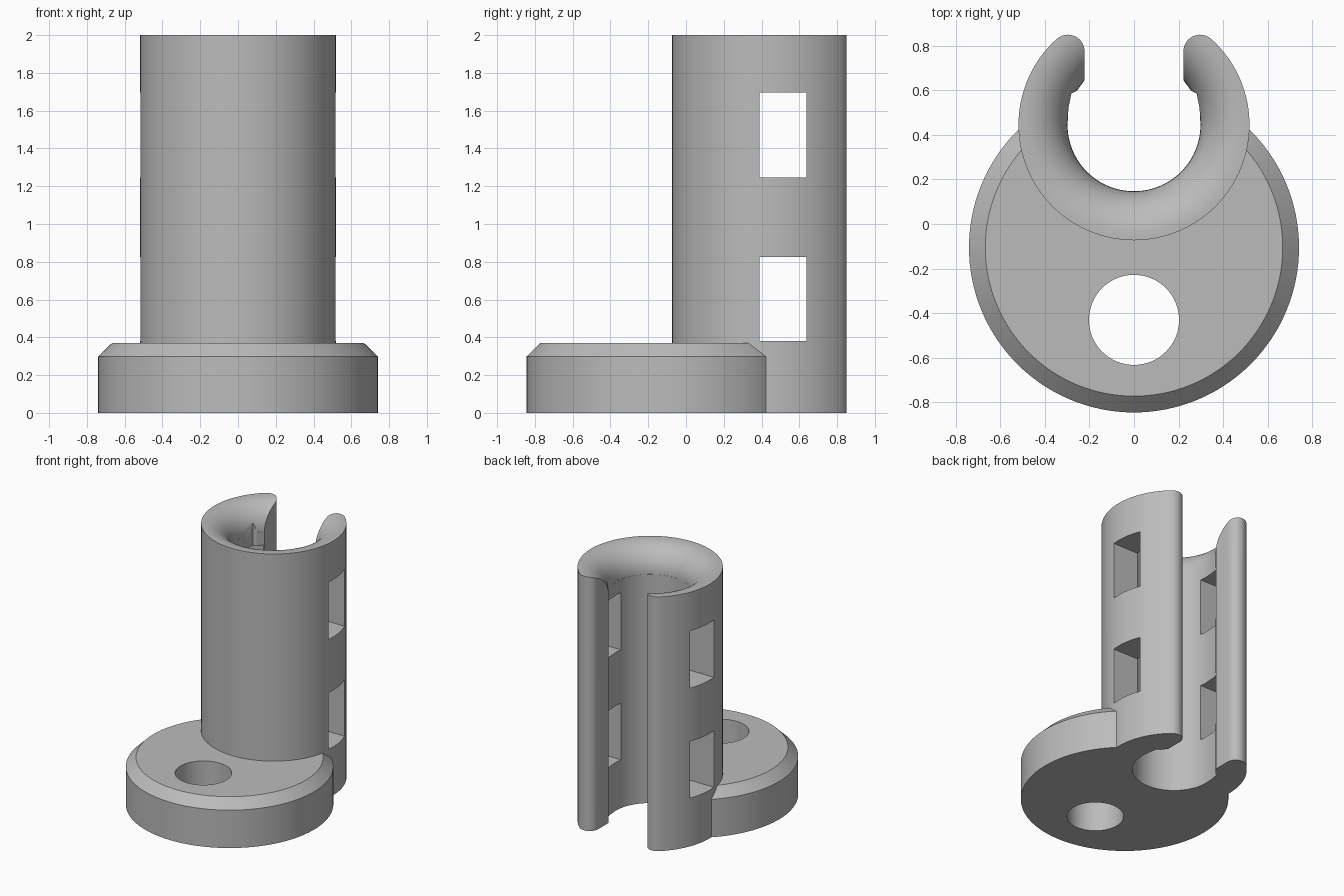
import bpy, bmesh, math
from math import sin, cos, pi

if "Cube" in bpy.data.objects:
    bpy.data.objects.remove(bpy.data.objects["Cube"])

TUBE_Y, TUBE_R, BORE_R = 0.445, 0.518, 0.298
BASE_Y, BASE_R = -0.105, 0.74

grey = bpy.data.materials.new("plain grey")
grey.diffuse_color = (0.5, 0.5, 0.5, 1)
grey.use_nodes = True
grey.node_tree.nodes["Principled BSDF"].inputs["Base Color"].default_value = grey.diffuse_color


def arc(cx, cy, r, a0, a1, n):
    return [(cx + r * cos(a0 + (a1 - a0) * i / n), cy + r * sin(a0 + (a1 - a0) * i / n))
            for i in range(n + 1)]


def finish(name, bm):
    bmesh.ops.recalc_face_normals(bm, faces=bm.faces)
    me = bpy.data.meshes.new(name)
    bm.to_mesh(me)
    bm.free()
    ob = bpy.data.objects.new(name, me)
    bpy.context.collection.objects.link(ob)
    me.materials.append(grey)
    return ob


def extrude(name, outline, z0, z1):
    bm = bmesh.new()
    face = bm.faces.new([bm.verts.new((x, y, z0)) for x, y in outline])
    new = bmesh.ops.extrude_face_region(bm, geom=[face])["geom"]
    bmesh.ops.translate(bm, vec=(0, 0, z1 - z0),
                        verts=[v for v in new if isinstance(v, bmesh.types.BMVert)])
    return finish(name, bm)


def lathe(name, profile, cy, n=96):
    """Solid of revolution; the profile's ends are closed with flat caps."""
    bm = bmesh.new()
    rings = [[bm.verts.new((r * cos(2 * pi * i / n), cy + r * sin(2 * pi * i / n), z))
              for i in range(n)] for r, z in profile]
    for a, b in zip(rings, rings[1:]):
        for i in range(n):
            j = (i + 1) % n
            bm.faces.new((a[i], a[j], b[j], b[i]))
    bm.faces.new(rings[0])
    bm.faces.new(rings[-1])
    return finish(name, bm)


def box(name, x, y0, y1, z0, z1):
    return extrude(name, [(-x, y0), (x, y0), (x, y1), (-x, y1)], z0, z1)


def boolean(ob, other, op):
    bpy.context.view_layer.objects.active = ob
    m = ob.modifiers.new("cut", "BOOLEAN")
    m.object, m.operation, m.solver = other, op, "EXACT"
    bpy.ops.object.modifier_apply(modifier=m.name)
    bpy.data.objects.remove(other)


# Open clamp tube: right half of the outline, then mirrored
tip_x, tip_y, tip_r = 0.296, 0.775, 0.074
tip_a = math.atan2(tip_y - TUBE_Y, tip_x)
right = arc(0, TUBE_Y, TUBE_R, -pi / 2, tip_a, 40)
right += arc(tip_x, tip_y, tip_r, tip_a, pi, 12)[1:]
right += [(0.222, 0.644), (0.256, 0.597), (0.281, 0.585), (0.294, 0.52)]
right += arc(0, TUBE_Y, BORE_R, 0, -pi / 2, 24)
left = [(-x, y) for x, y in reversed(right[1:-1])]
holder = extrude("clamp_holder", right + left, 0, 2)

# Rounded funnel at the mouth of the bore
f = 0.2
funnel = [(BORE_R + f + 0.001 - f * cos(t * pi / 32), 2 - f + f * sin(t * pi / 32))
          for t in range(17)]
funnel = [(0.2, 2 - f)] + funnel + [(BORE_R + f + 0.001, 2.1)]
boolean(holder, lathe("funnel_cutter", funnel, TUBE_Y), "DIFFERENCE")

# Chamfered base disc with a screw hole, cleared where the bore passes
base = lathe("base_disc", [(BASE_R, 0), (BASE_R, 0.298), (0.667, 0.37)], BASE_Y, 128)
boolean(base, lathe("screw_cutter", [(0.202, -0.1), (0.202, 0.6)], -0.43, 64), "DIFFERENCE")
boolean(base, lathe("bore_cutter", [(0.4, -0.1), (0.4, 0.6)], TUBE_Y), "DIFFERENCE")
boolean(holder, base, "UNION")

# Two pairs of side windows
for z0, z1 in ((0.38, 0.825), (1.245, 1.695)):
    boolean(holder, box("window_cutter", 1, 0.39, 0.638, z0, z1), "DIFFERENCE")

# Smooth shading with crisp edges
bpy.ops.object.select_all(action="DESELECT")
holder.select_set(True)
bpy.context.view_layer.objects.active = holder
bpy.ops.object.shade_smooth_by_angle(angle=math.radians(25))
